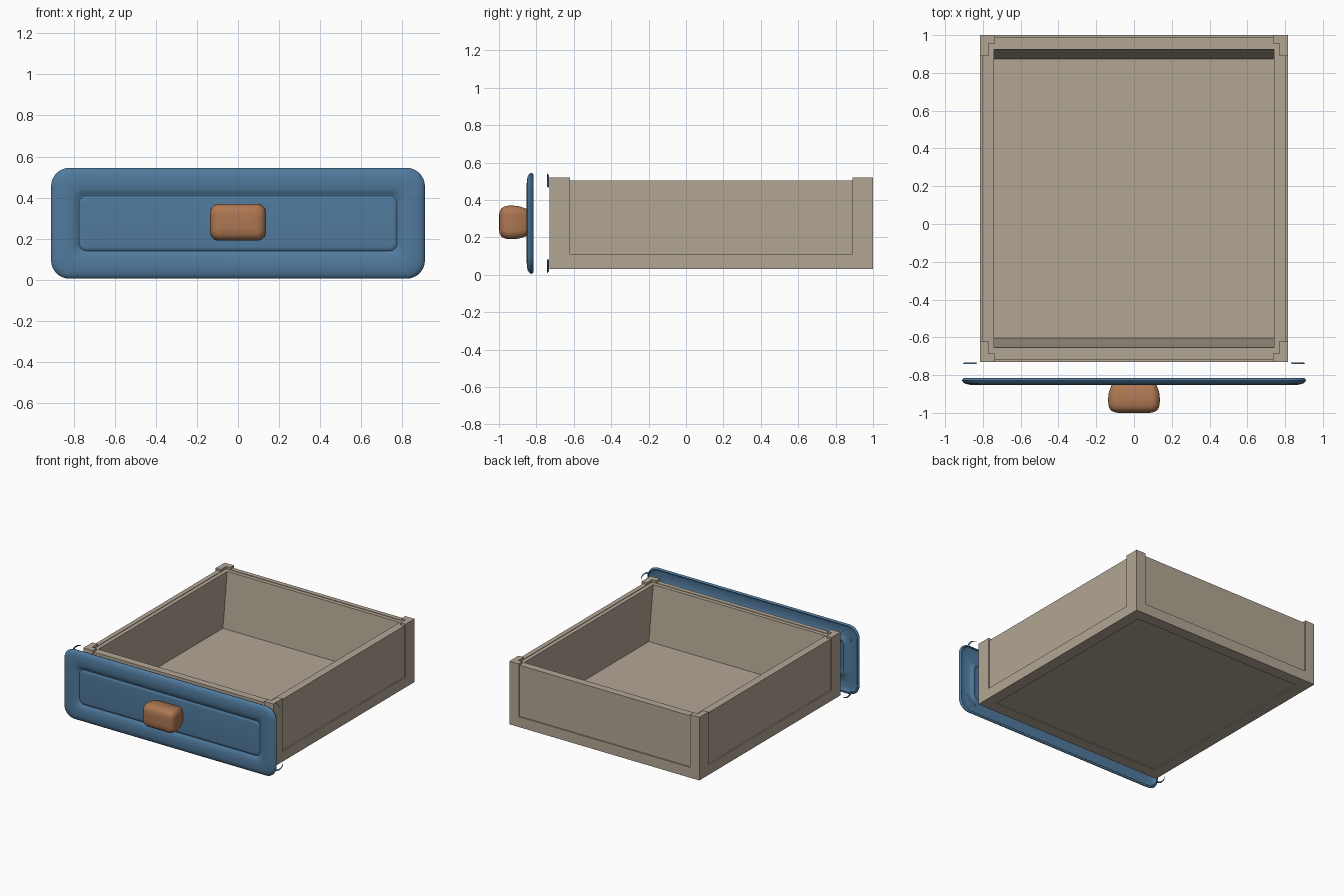
import bpy
import bmesh
from math import sin, cos, pi

cube = bpy.data.objects.get("Cube")
if cube:
    bpy.data.objects.remove(cube, do_unlink=True)


def material(name, rgb):
    m = bpy.data.materials.new(name)
    m.use_nodes = True
    m.diffuse_color = (*rgb, 1)
    m.node_tree.nodes["Principled BSDF"].inputs["Base Color"].default_value = (*rgb, 1)
    return m


TAN = material("pale wood", (0.45, 0.38, 0.30))
BLUE = material("blue paint", (0.08, 0.195, 0.34))
BROWN = material("brown wood", (0.42, 0.185, 0.085))


def finish(name, bm, mat, smooth=None):
    bmesh.ops.recalc_face_normals(bm, faces=bm.faces)
    mesh = bpy.data.meshes.new(name)
    bm.to_mesh(mesh)
    bm.free()
    mesh.materials.append(mat)
    ob = bpy.data.objects.new(name, mesh)
    bpy.context.collection.objects.link(ob)
    if smooth:
        bpy.ops.object.select_all(action="DESELECT")
        ob.select_set(True)
        bpy.context.view_layer.objects.active = ob
        bpy.ops.object.shade_smooth_by_angle(angle=smooth)
    return ob


def prism(name, outline, z0, z1, mat=TAN):
    """Extrude a flat xy outline upwards."""
    bm = bmesh.new()
    face = bm.faces.new([bm.verts.new((x, y, z0)) for x, y in outline])
    new = bmesh.ops.extrude_face_region(bm, geom=[face])["geom"]
    bmesh.ops.translate(bm, vec=(0, 0, z1 - z0),
                        verts=[v for v in new if isinstance(v, bmesh.types.BMVert)])
    return finish(name, bm, mat)


def box(name, x0, x1, y0, y1, z0, z1):
    return prism(name, [(x0, y0), (x1, y0), (x1, y1), (x0, y1)], z0, z1)


def rounded_rect(w, h, r, cz, y, steps=8):
    """Points of a rounded rectangle facing the front."""
    pts = []
    for k, (sx, sz) in enumerate([(1, 1), (-1, 1), (-1, -1), (1, -1)]):
        for i in range(steps + 1):
            a = (k + i / steps) * pi / 2
            pts.append((sx * (w - r) + r * cos(a), y, cz + sz * (h - r) + r * sin(a)))
    return pts


def lofted(name, rings, mat, cap_back, smooth):
    """Bridge a stack of rounded rectangles running from back to front."""
    bm = bmesh.new()
    loops = [[bm.verts.new(p) for p in ring] for ring in rings]
    for a, b in zip(loops, loops[1:]):
        for i in range(len(a)):
            j = (i + 1) % len(a)
            bm.faces.new((a[i], a[j], b[j], b[i]))
    bm.faces.new(loops[-1])
    if cap_back:
        bm.faces.new(loops[0])
    return finish(name, bm, mat, smooth)


# Drawer box dimensions
W, FRONT, BACK = 0.815, -0.73, 1.0
BASE, TOP, POST_TOP = 0.03, 0.505, 0.52
MID = (FRONT + BACK) / 2
HALF = (BACK - FRONT) / 2
REC, SKIN, INNER, LIP = 0.01, 0.045, 0.075, 0.09

# Floor board, set slightly up inside the bottom frame
box("floor", -0.77, 0.77, FRONT + SKIN, BACK - SKIN, BASE + 0.006, 0.08)

for s, side in ((1, "left"), (-1, "right")):
    # Side walls: outer panel, inner lining and bottom rail
    box(side + "_panel", s * (W - SKIN), s * (W - REC), FRONT + REC, BACK - REC, 0.05, TOP)
    box(side + "_lining", s * (W - INNER), s * (W - SKIN),
        FRONT + SKIN, BACK - SKIN, 0.05, TOP - 0.004)
    box(side + "_rail", s * (W - LIP), s * W, FRONT, BACK, BASE, 0.075)
    box(side + "_rail_face", s * (W - SKIN), s * W, FRONT, BACK, 0.075, 0.11)

for s, end in ((1, "back"), (-1, "front")):
    y = lambda d: MID + s * (HALF - d)
    box(end + "_panel", REC - W, W - REC, y(SKIN), y(REC), 0.05, TOP)
    box(end + "_rail", LIP - W, W - LIP, y(LIP), y(0), BASE, 0.075)
    box(end + "_rail_face", SKIN - W, W - SKIN, y(SKIN), y(0), 0.075, 0.11)
    # End lining leans inwards towards the floor
    lining = box(end + "_lining", SKIN - W, W - SKIN, y(INNER), y(SKIN), 0.078, TOP - 0.004)
    for v in lining.data.vertices:
        if v.co.z < 0.1 and abs(v.co.y - y(INNER)) < 0.001:
            v.co.y -= s * 0.053
    # L-shaped corner posts
    for sx, side in ((1, "left"), (-1, "right")):
        arm_x, arm_y = 0.08, 0.11
        shape = [(0, 0), (arm_x, 0), (arm_x, SKIN), (SKIN, SKIN), (SKIN, arm_y), (0, arm_y)]
        prism(f"{end}_{side}_post", [(sx * (W - a), y(b)) for a, b in shape], BASE, POST_TOP)

# Drawer front: thin shell with rolled rim and a recessed centre field
CZ, PW, PH = 0.275, 0.91, 0.27
section = [(0.010, -0.815), (0.002, -0.822), (0, -0.829), (0.006, -0.838), (0.018, -0.846),
           (0.04, -0.851), (0.075, -0.852), (0.105, -0.849), (0.122, -0.843),
           (0.130, -0.836), (0.136, -0.835), (0.142, -0.841), (0.155, -0.843)]
rings = [rounded_rect(PW - d, PH - d, max(0.09 - d * 0.4, 0.03), CZ, y) for d, y in section]
front = lofted("drawer_front", rings, BLUE, False, 0.7)
shell = front.modifiers.new("thickness", "SOLIDIFY")
shell.thickness = 0.008
shell.offset = -1

# Slivers of back rim left at the four corners
for sx in (1, -1):
    for sz in (1, -1):
        bm = bmesh.new()
        strip = []
        for i in range(7):
            a = (0.1 + 0.8 * i / 6) * pi / 2
            strip.append([bm.verts.new((sx * (PW - 0.09 + r * cos(a)), yy,
                                        CZ + sz * (PH - 0.09 + r * sin(a))))
                          for r, yy in ((0.088, -0.742), (0.078, -0.733))])
        for a, b in zip(strip, strip[1:]):
            bm.faces.new((a[0], a[1], b[1], b[0]))
        finish("rim_sliver", bm, BLUE, 0.7)

# Chunky rounded pull
pull = [(0.022, -0.84), (0.014, -0.862), (0.004, -0.89), (0, -0.925), (0.001, -0.955),
        (0.006, -0.974), (0.016, -0.988), (0.032, -0.996), (0.055, -1.0)]
rings = [rounded_rect(0.137 - d, 0.09 - d, 0.045 - d * 0.5, 0.28, y) for d, y in pull]
lofted("pull", rings, BROWN, True, 1.0)
